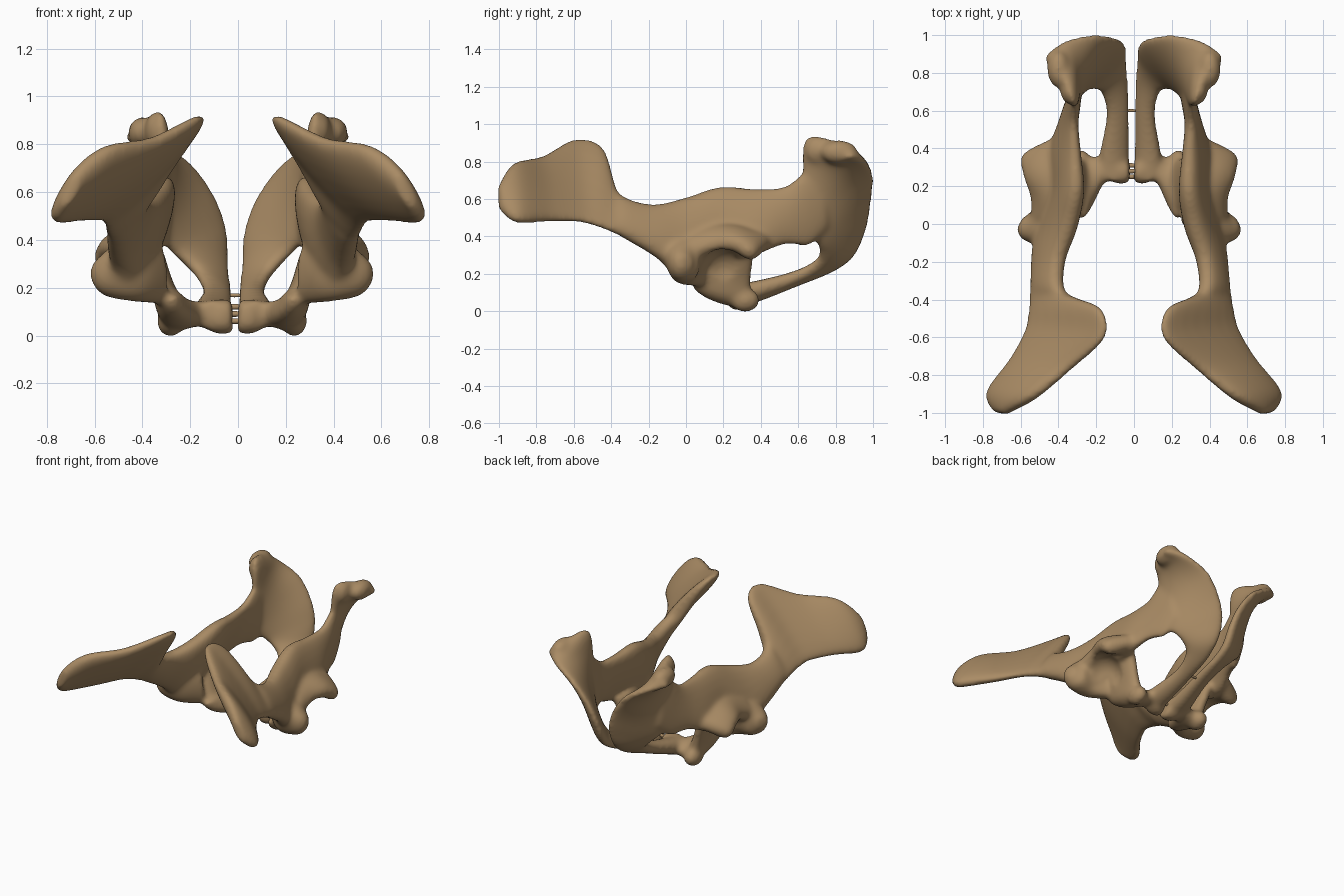
import bpy, bmesh, math
from mathutils import Vector, Matrix

bone = bpy.data.materials.new("tan bone")
bone.diffuse_color = (0.40, 0.26, 0.13, 1)


def clamp(v):
    return max(0.0, min(1.0, v))


def left_side(co):
    # mirror, with the slight lean of the left half
    lean = 0.05 * clamp((0.85 - co.z) / 0.5) * clamp((co.y + 0.9) / 0.6)
    return Vector((-co.x - lean * (0.45 + 0.55 * clamp(co.x / 0.25)), co.y, co.z))


def spline(a, b, c, d, t):
    return 0.5 * (2 * b + (c - a) * t + (2 * a - 5 * b + 4 * c - d) * t * t
                  + (3 * b - a - 3 * c + d) * t ** 3)


def loft(bm, stations, sub=5, n=20):
    # each station: one edge point, the opposite edge point, half thickness
    s = [(Vector(r[0:3]), Vector(r[3:6]), r[6]) for r in stations]
    rows = []
    for i in range(len(s) - 1):
        q = [s[max(i - 1, 0)], s[i], s[i + 1], s[min(i + 2, len(s) - 1)]]
        for k in range(sub + (i == len(s) - 2)):
            rows.append([spline(*[p[j] for p in q], k / sub) for j in range(3)])
    mids = [(p + q) / 2 for p, q, _ in rows]
    rings = []
    for i, (p, q, t) in enumerate(rows):
        tan = mids[min(i + 1, len(rows) - 1)] - mids[max(i - 1, 0)]
        nor = tan.cross(q - p).normalized()
        ring = []
        for k in range(n):
            a = 2 * math.pi * k / n
            c, d = math.cos(a), math.sin(a)
            d = math.copysign(abs(d) ** 0.8, d)
            ring.append(bm.verts.new(mids[i] + (q - p) / 2 * c + nor * t * d))
        rings.append(ring)
    for a, b in zip(rings, rings[1:]):
        for k in range(n):
            bm.faces.new((a[k], a[(k + 1) % n], b[(k + 1) % n], b[k]))
    bm.faces.new(rings[0])
    bm.faces.new(rings[-1])


def blob(bm, loc, rad):
    bmesh.ops.create_icosphere(bm, subdivisions=3, radius=1,
                               matrix=Matrix.Translation(loc) @ Matrix.Diagonal((*rad, 1)))


def make(name, bm):
    bmesh.ops.recalc_face_normals(bm, faces=bm.faces)
    me = bpy.data.meshes.new(name)
    bm.to_mesh(me)
    bm.free()
    ob = bpy.data.objects.new(name, me)
    bpy.context.collection.objects.link(ob)
    me.materials.append(bone)
    for f in me.polygons:
        f.use_smooth = True
    return ob


# upper blade: hip wing and shaft
BLADE = [
    (0.68, -1.005, 0.67, 0.73, -1.00, 0.54, 0.03),
    (0.54, -0.925, 0.79, 0.775, -0.90, 0.475, 0.055),
    (0.34, -0.77, 0.83, 0.645, -0.72, 0.48, 0.05),
    (0.155, -0.60, 0.92, 0.56, -0.57, 0.475, 0.045),
    (0.17, -0.45, 0.88, 0.53, -0.47, 0.45, 0.045),
    (0.28, -0.395, 0.70, 0.51, -0.38, 0.42, 0.05),
    (0.36, -0.34, 0.61, 0.49, -0.32, 0.39, 0.06),
    (0.36, -0.18, 0.57, 0.46, -0.15, 0.285, 0.07),
    (0.31, 0.00, 0.61, 0.42, 0.00, 0.16, 0.085),
    (0.28, 0.18, 0.665, 0.37, 0.16, 0.27, 0.075),
    (0.285, 0.38, 0.655, 0.38, 0.37, 0.30, 0.06),
    (0.30, 0.53, 0.67, 0.33, 0.53, 0.355, 0.045),
    (0.305, 0.62, 0.74, 0.28, 0.66, 0.35, 0.04),
    (0.30, 0.70, 0.78, 0.26, 0.76, 0.45, 0.03)]
# rear seat plate, sweeping from the midline bar up to the rear corner
PLATE = [
    (0.00, 0.22, 0.07, 0.14, 0.24, 0.09, 0.065),
    (0.005, 0.38, 0.085, 0.145, 0.34, 0.12, 0.055),
    (0.005, 0.58, 0.15, 0.11, 0.57, 0.19, 0.04),
    (0.01, 0.76, 0.21, 0.135, 0.69, 0.26, 0.035),
    (0.02, 0.89, 0.295, 0.18, 0.715, 0.31, 0.04),
    (0.03, 0.96, 0.44, 0.23, 0.705, 0.35, 0.04),
    (0.09, 0.99, 0.59, 0.28, 0.66, 0.42, 0.04),
    (0.20, 1.005, 0.72, 0.30, 0.63, 0.58, 0.04),
    (0.34, 0.98, 0.79, 0.305, 0.62, 0.77, 0.045),
    (0.42, 0.935, 0.82, 0.315, 0.625, 0.89, 0.055),
    (0.475, 0.89, 0.83, 0.325, 0.64, 0.935, 0.04)]
# cross bar from the midline out and up to the socket
CROSSBAR = [
    (0.00, 0.22, 0.08, 0.00, 0.33, 0.08, 0.07),
    (0.05, 0.21, 0.08, 0.05, 0.35, 0.08, 0.075),
    (0.12, 0.22, 0.10, 0.12, 0.36, 0.08, 0.05),
    (0.21, 0.035, 0.15, 0.22, 0.35, 0.06, 0.065),
    (0.26, 0.06, 0.18, 0.26, 0.35, 0.18, 0.05),
    (0.31, 0.12, 0.34, 0.31, 0.37, 0.34, 0.05)]
# lower front corner of the socket
CORNER = [
    (0.27, 0.08, 0.13, 0.29, 0.06, 0.40, 0.06),
    (0.38, 0.00, 0.14, 0.38, -0.02, 0.42, 0.085),
    (0.47, 0.00, 0.155, 0.47, -0.03, 0.38, 0.09),
    (0.52, 0.00, 0.175, 0.52, -0.02, 0.34, 0.075),
    (0.555, 0.01, 0.23, 0.555, 0.00, 0.30, 0.035)]
# overhanging socket rim
RIM = [
    (0.47, 0.03, 0.27, 0.40, 0.03, 0.40, 0.06),
    (0.49, 0.15, 0.33, 0.34, 0.15, 0.45, 0.06),
    (0.535, 0.26, 0.345, 0.34, 0.26, 0.44, 0.06),
    (0.535, 0.36, 0.29, 0.34, 0.36, 0.42, 0.06),
    (0.38, 0.43, 0.33, 0.33, 0.43, 0.43, 0.035)]

for side in ("right", "left"):
    bm = bmesh.new()
    for part in (BLADE, PLATE, CROSSBAR, CORNER, RIM):
        loft(bm, part)
    blob(bm, (0.235, 0.315, 0.06), (0.055, 0.08, 0.065))
    # thick rear corner
    blob(bm, (0.40, 0.82, 0.85), (0.06, 0.10, 0.065))
    blob(bm, (0.345, 0.71, 0.86), (0.045, 0.075, 0.075))
    cut = bmesh.new()
    blob(cut, (0.44, 0.20, 0.20), (0.14, 0.13, 0.14))
    if side == "left":
        for b in (bm, cut):
            for v in b.verts:
                v.co = left_side(v.co)
    socket = make(side + "_socket_cutter", cut)
    socket.hide_render = True
    socket.hide_set(True)
    half = make(side + "_hip_bone", bm)

    # fuse, carve the socket, then soften
    def remesh(size):
        m = half.modifiers.new("fuse", 'REMESH')
        m.mode = 'VOXEL'
        m.voxel_size = size
        m.use_smooth_shade = True
    remesh(0.012)
    m = half.modifiers.new("socket", 'BOOLEAN')
    m.object = socket
    m.operation = 'DIFFERENCE'
    remesh(0.011)
    m = half.modifiers.new("soften", 'SMOOTH')
    m.factor = 0.5
    m.iterations = 20

# small bridges joining the halves at the midline
bm = bmesh.new()
for y, z, r in ((0.25, 0.06, 0.012), (0.28, 0.12, 0.012), (0.31, 0.09, 0.012), (0.60, 0.168, 0.008)):
    blob(bm, (-0.015, y, z), (0.04, r, r))
make("midline_bridges", bm)
